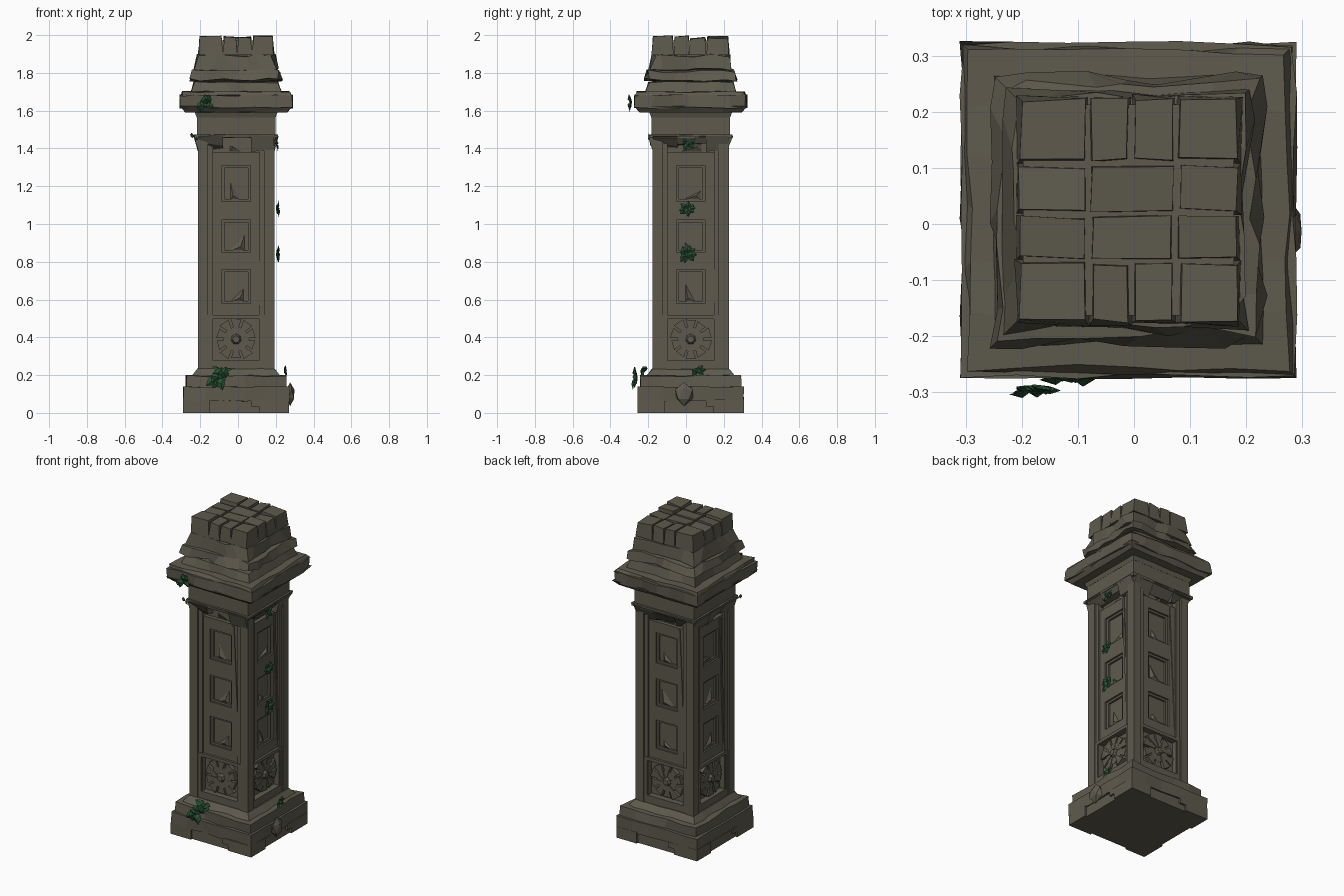
import bpy, bmesh, math, random
from mathutils import Matrix, Vector

random.seed(7)
if "Cube" in bpy.data.objects:
    bpy.data.objects.remove(bpy.data.objects["Cube"], do_unlink=True)


def material(name, colour):
    m = bpy.data.materials.new(name)
    m.use_nodes = True
    m.diffuse_color = colour
    m.node_tree.nodes["Principled BSDF"].inputs["Base Color"].default_value = colour
    return m


STONE = material("weathered stone", (0.112, 0.102, 0.074, 1))
LEAF = material("ivy green", (0.022, 0.085, 0.032, 1))
CENTRE = Vector((-0.01, 0.025, 0))


def finish(name, bm, mat=STONE, offset=CENTRE):
    bmesh.ops.recalc_face_normals(bm, faces=bm.faces)
    mesh = bpy.data.meshes.new(name)
    bm.to_mesh(mesh)
    bm.free()
    mesh.materials.append(mat)
    ob = bpy.data.objects.new(name, mesh)
    ob.location = offset
    bpy.context.collection.objects.link(ob)
    return ob


def box(bm, x0, x1, y0, y1, z0, z1):
    mid = Vector((x0 + x1, y0 + y1, z0 + z1)) / 2
    m = Matrix.Translation(mid) @ Matrix.Diagonal((x1 - x0, y1 - y0, z1 - z0, 1))
    return bmesh.ops.create_cube(bm, size=1, matrix=m)["verts"]


def prism(bm, points, y0, y1):
    """Extrude an (x, z) outline between two depths."""
    face = bm.faces.new([bm.verts.new((x, y0, z)) for x, z in points])
    out = bmesh.ops.extrude_face_region(bm, geom=[face])["geom"]
    for v in out:
        if isinstance(v, bmesh.types.BMVert):
            v.co.y = y1


def on_sides(name, build, sides=range(4)):
    """Build a front part facing -y and repeat it around the shaft."""
    bm = bmesh.new()
    for k in sides:
        old = set(bm.verts)
        build(bm, k)
        new = [v for v in bm.verts if v not in old]
        bmesh.ops.rotate(bm, verts=new, matrix=Matrix.Rotation(k * math.pi / 2, 3, "Z"))
    return finish(name, bm)


def course(name, half, z0, z1, chip=0.0, cuts=4, top=None):
    """Square stone course with broken edges; top is the upper half width."""
    bm = bmesh.new()
    box(bm, -half, half, -half, half, z0, z1)
    if cuts:
        flat = [e for e in bm.edges if abs(e.verts[0].co.z - e.verts[1].co.z) < 1e-4]
        bmesh.ops.subdivide_edges(bm, edges=flat, cuts=cuts, use_grid_fill=True)
    for v in bm.verts:
        rim = max(abs(v.co.x), abs(v.co.y)) > half - 1e-4
        upper = v.co.z > (z0 + z1) / 2
        if upper and top:
            v.co.x *= top / half
            v.co.y *= top / half
        if rim and chip:
            s = 1 - chip * random.random() ** 2 / half
            v.co.x *= s
            v.co.y *= s
            if z0 > 0.01:
                v.co.z += (-1 if upper else 1) * chip * 0.6 * random.random() ** 2
            # slide the breaks along the edge
            if abs(v.co.x) < half * 0.8:
                v.co.x += random.uniform(-chip, chip)
            if abs(v.co.y) < half * 0.8:
                v.co.y += random.uniform(-chip, chip)
    return finish(name, bm)


# Base
course("base_core", 0.268, 0, 0.1, cuts=0)
course("base_course", 0.282, 0.06, 0.14, 0.012)
course("base_step", 0.268, 0.13, 0.2, 0.016)
course("base_slope", 0.235, 0.195, 0.235, 0.008, top=0.205)


def feet(bm, k):
    box(bm, -0.281, -0.14, -0.281, -0.2, 0, 0.07)
    box(bm, 0.12, 0.281, -0.281, -0.2, 0, 0.07)
    box(bm, 0.08, 0.13, -0.281, -0.25, 0.035, 0.07)


on_sides("base_feet", feet)

# Shaft core and corner posts
course("shaft_core", 0.158, 0.2, 1.48, cuts=0)


def posts(bm, k):
    box(bm, 0.148, 0.203, -0.203, -0.148, 0.2, 1.465)
    for s in (-1, 1):
        a, b = sorted((s * 0.122, s * 0.155))
        box(bm, a, b, -0.192, -0.15, 0.2, 1.465)


on_sides("corner_posts", posts)

# Panels with square recesses
OPENINGS = ((0.58, 0.76), (0.85, 1.02), (1.12, 1.31))


def panel(bm, k):
    for s in (-1, 1):
        a, b = sorted((s * 0.076, s * 0.125))
        box(bm, a, b, -0.182, -0.15, 0.5, 1.38)
    low = 0.5
    for z0, z1 in OPENINGS + ((1.38, 1.46),):
        box(bm, -0.08, 0.08, -0.182, -0.15, low, z0)
        low = z1
    # inner lip of each recess
    for z0, z1 in OPENINGS:
        for s in (-1, 1):
            a, b = sorted((s * 0.062, s * 0.078))
            box(bm, a, b, -0.171, -0.15, z0, z1)
        box(bm, -0.07, 0.07, -0.171, -0.15, z0, z0 + 0.013)
        box(bm, -0.07, 0.07, -0.171, -0.15, z1 - 0.013, z1)


on_sides("recessed_panels", panel)


def shards(bm, k):
    for z0, z1 in OPENINGS + ((1.38, 1.46),):
        w = random.uniform(0.03, 0.06) * random.choice((-1, 1))
        base = [(-w, z0), (w, z0), (w, z0 + (z1 - z0) * random.uniform(0.3, 0.7))]
        a, b, c = [bm.verts.new((x, -0.156, z)) for x, z in base]
        tip = bm.verts.new((w * 0.5, -0.174, z0 + 0.03))
        for tri in ((a, b, tip), (b, c, tip), (c, a, tip)):
            bm.faces.new(tri)
    # long split running down the panel edge
    prism(bm, [(0.08, 1.37), (0.095, 1.37), (0.128, 0.62), (0.118, 0.56)], -0.187, -0.17)


on_sides("broken_shards", shards)


# Lower square frame and rosette
def frame(bm, k):
    for s in (-1, 1):
        a, b = sorted((s * 0.128, s * 0.15))
        box(bm, a, b, -0.197, -0.15, 0.26, 0.515)
    box(bm, -0.15, 0.15, -0.197, -0.15, 0.497, 0.517)
    box(bm, -0.15, 0.15, -0.197, -0.15, 0.2, 0.278)


on_sides("rosette_frame", frame)


def rosette(bm, k):
    petals = 10
    for i in range(petals):
        mid = 2 * math.pi * (i + 0.5) / petals
        reach = random.uniform(0.1, 0.113)
        outline = ((0.02, 0), (reach * 0.75, -0.24), (reach, -0.26),
                   (reach * 1.02, 0.26), (reach * 0.75, 0.24))
        pts = [(r * math.cos(mid + t), 0.39 + r * math.sin(mid + t)) for r, t in outline]
        prism(bm, pts, -0.15, -0.186 + random.uniform(0, 0.008))
    turn = Matrix.Translation((0, -0.17, 0.39)) @ Matrix.Rotation(math.pi / 2, 4, "X")
    bmesh.ops.create_cone(bm, cap_ends=True, segments=8, radius1=0.07, radius2=0.07,
                          depth=0.02, matrix=turn)
    turn.translation.y = -0.183
    bmesh.ops.create_cone(bm, cap_ends=True, segments=7, radius1=0.035, radius2=0.018,
                          depth=0.025, matrix=turn)


on_sides("rosette", rosette)


# Broken brackets beneath the neck
def bracket(bm, k):
    for x0, x1 in ((-0.2, -0.07), (-0.07, 0.08), (0.08, 0.2)):
        if k == 0 and x0 > -0.2 and x1 < 0.2:
            continue
        for v in box(bm, x0, x1, -0.225, -0.15, 1.4, 1.465):
            if v.co.z < 1.43:
                v.co.y = max(v.co.y, -0.203 + random.uniform(-0.012, 0.03))
                v.co.z += random.uniform(-0.02, 0.035)


on_sides("neck_brackets", bracket)

# Neck, cornice and stepped cap
course("neck_lip", 0.222, 1.455, 1.475, 0.006)
course("neck", 0.208, 1.47, 1.575, cuts=0)
course("neck_flare", 0.209, 1.565, 1.6, cuts=0, top=0.222)
course("cornice_slope", 0.272, 1.59, 1.625, 0.008, top=0.3)
course("cornice", 0.301, 1.612, 1.685, 0.016, cuts=5)
course("cornice_top", 0.295, 1.675, 1.703, 0.014, cuts=5, top=0.288)
course("cap_foot", 0.242, 1.695, 1.755, 0.014, top=0.226)
course("cap_slab", 0.248, 1.755, 1.82, 0.03, cuts=5, top=0.235)
course("cap_step", 0.226, 1.81, 1.9, 0.03, top=0.21)
course("cap_core", 0.188, 1.88, 1.972, cuts=0)

# Crown of uneven blocks
bm = bmesh.new()
ROWS = ((-0.205, -0.09), (-0.09, -0.007), (-0.007, 0.083), (0.083, 0.203))
OUTER = (-0.2, -0.072, 0.006, 0.085, 0.2)
INNER = (-0.2, -0.072, 0.085, 0.2)
for r, (y0, y1) in enumerate(ROWS):
    xs = OUTER if r in (0, 3) else INNER
    for x0, x1 in zip(xs, xs[1:]):
        lift = random.uniform(1.982, 1.994)
        for v in box(bm, x0, x1, y0, y1, 1.895, lift):
            if v.co.z > 1.95:
                v.co.x += 0.008 * (1 if v.co.x < (x0 + x1) / 2 else -1)
                v.co.y += 0.007 * (1 if v.co.y < (y0 + y1) / 2 else -1)
                v.co.z += random.uniform(-0.006, 0.006)
            v.co.x += random.uniform(-0.004, 0.004)
            v.co.y += random.uniform(-0.004, 0.004)
finish("crown_blocks", bm)

# Loose stone stuck to the base
bm = bmesh.new()
bmesh.ops.create_icosphere(bm, subdivisions=1, radius=1)
for v in bm.verts:
    v.co = Vector((v.co.x * 0.03, v.co.y * 0.06, v.co.z * 0.06)) * random.uniform(0.75, 1.1)
finish("loose_stone", bm, offset=Vector((0.276, -0.012, 0.1)))


# Ivy
def ivy(name, where, out, size, count):
    """Cluster of folded leaves hanging off a wall that faces out."""
    bm = bmesh.new()
    out = Vector(out)
    side = out.cross(Vector((0, 0, 1)))
    for i in range(count):
        a = random.uniform(0, 2 * math.pi)
        along = (side * math.cos(a) + Vector((0, 0, math.sin(a))) + out * 0.25).normalized()
        across = along.cross(out).normalized()
        root = side * random.uniform(-0.3, 0.3) * size + out * random.uniform(0, 0.2) * size
        n = out * size * 0.22
        ridge = [bm.verts.new(root + along * size * t + n * h)
                 for t, h in ((0, 0), (0.45, 1), (1, -0.2))]
        for s in (-1, 1):
            edge = [bm.verts.new(root + along * size * t + across * s * size * w)
                    for t, w in ((0.2, 0.35), (0.6, 0.28))]
            bm.faces.new((ridge[0], ridge[1], edge[0]))
            bm.faces.new((ridge[1], edge[1], edge[0]))
            bm.faces.new((ridge[1], ridge[2], edge[1]))
    finish(name, bm, LEAF, Vector(where))


FRONT, LEFT, UP = (0, -1, 0), (1, 0, 0), (0, -0.6, 0.8)
ivy("ivy_cornice", (-0.18, -0.285, 1.64), FRONT, 0.05, 9)
ivy("ivy_lip", (-0.235, -0.19, 1.46), FRONT, 0.025, 3)
ivy("ivy_base_front", (-0.1, -0.255, 0.185), FRONT, 0.07, 8)
ivy("ivy_base_ledge", (-0.08, -0.215, 0.215), UP, 0.06, 4)
ivy("ivy_base_left", (0.24, 0.06, 0.225), LEFT, 0.04, 6)
ivy("ivy_shaft_top", (0.195, 0.01, 1.425), LEFT, 0.04, 5)
ivy("ivy_shaft_upper", (0.2, 0.0, 1.08), LEFT, 0.045, 9)
ivy("ivy_shaft_lower", (0.2, 0.01, 0.84), LEFT, 0.05, 10)
